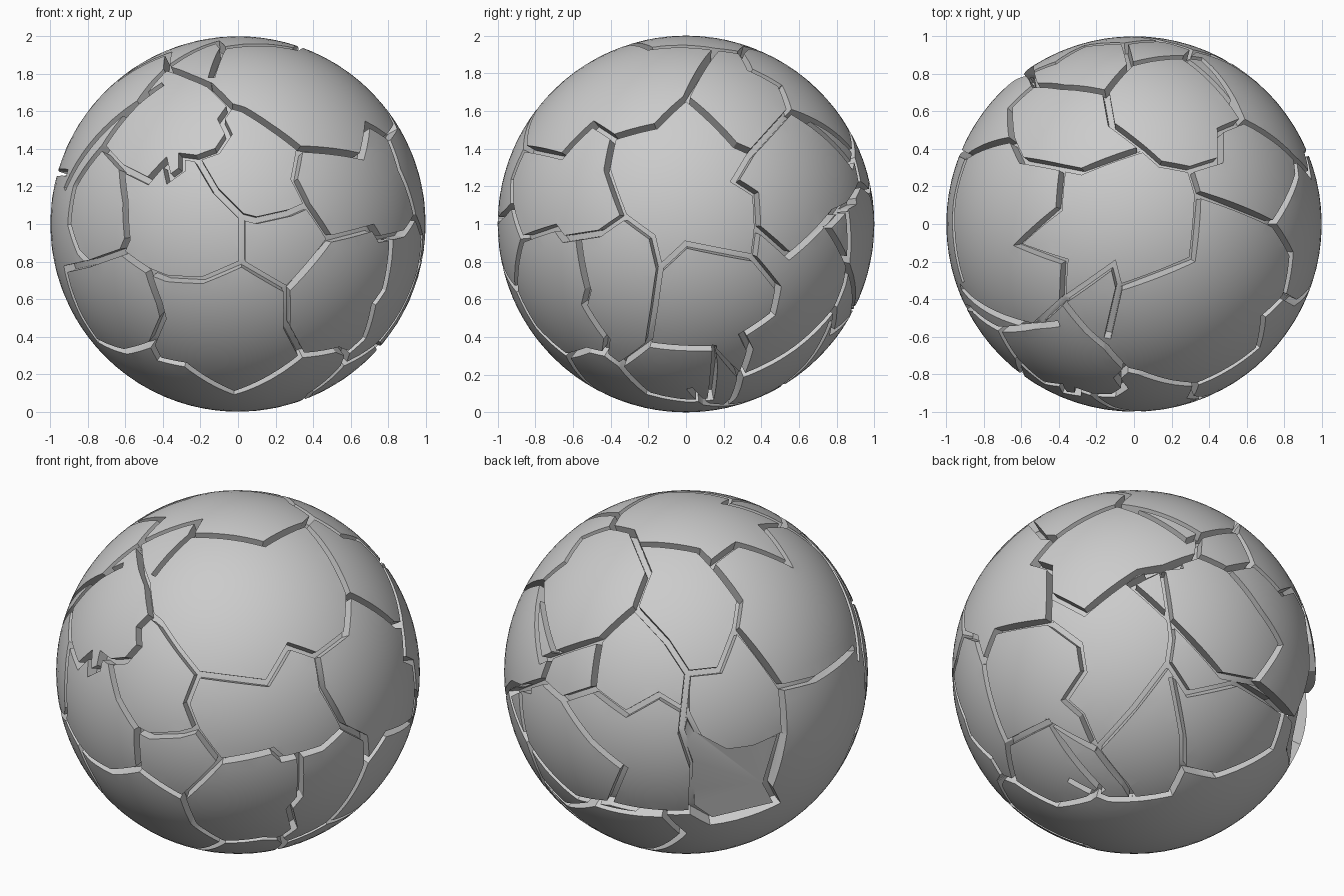
import bpy, bmesh
from math import sin, cos, radians
from mathutils import Vector

default = bpy.data.objects.get("Cube")
if default:
    bpy.data.objects.remove(default, do_unlink=True)

CENTRE = Vector((0, 0, 1))
OUTER, FLOOR = 1.06, 0.94          # radial extent of the crack cutters
WIDE, NARROW = 0.021, 0.015        # half widths at top and bottom of a crack


def facing(azimuth, elevation):
    """Right, up and outward axes of a drawing plane turned round the ball."""
    a, e = radians(azimuth), radians(elevation)
    right = Vector((cos(a), sin(a), 0))
    out = Vector((sin(a) * cos(e), -cos(a) * cos(e), sin(e)))
    return right, out.cross(right), out


FRONT, SIDE, TOP = facing(0, 0), facing(90, 0), facing(0, 90)
REAR, UNDER = facing(215, 25), facing(140, -30)

joints = []                        # crack points already placed, for joining up
cutter = bmesh.new()


def on_ball(plane, point):
    """Lift a drawn point (hundredths of the radius) onto the unit ball."""
    right, up, out = plane
    u, v = point[0] / 100, point[1] / 100
    depth = max(0.0, 1 - u * u - v * v) ** 0.5
    p = (right * u + up * v + out * depth).normalized()
    near = min(joints, key=lambda j: (j - p).length, default=None)
    if near is not None and (near - p).length < 0.065:
        return near
    joints.append(p)
    return p


def crack(plane, *points):
    """Sweep a tapered groove section along a jagged path on the ball."""
    path = []
    for point in points:
        p = on_ball(plane, point)
        if not path or (p - path[-1]).length > 0.001:
            path.append(p)
    if len(path) < 2:
        return
    rings = []
    last = len(path) - 1
    for i, p in enumerate(path):
        before = (p - path[i - 1]).normalized() if i else None
        after = (path[i + 1] - p).normalized() if i < last else None
        before, after = before or after, after or before
        along = (before + after).normalized()
        side = p.cross(along).normalized()
        mitre = min(1.7, 1 / max(0.3, along.dot(after)))
        if i == 0:
            p = p - along * 0.012
        elif i == last:
            p = p + along * 0.012
        section = ((WIDE, OUTER), (-WIDE, OUTER), (-NARROW, FLOOR), (NARROW, FLOOR))
        rings.append([cutter.verts.new(CENTRE + p * r + side * w * mitre)
                      for w, r in section])
    for a, b in zip(rings, rings[1:]):
        for k in range(4):
            n = (k + 1) % 4
            cutter.faces.new((a[k], a[n], b[n], b[k]))
    cutter.faces.new(rings[0][::-1])
    cutter.faces.new(rings[-1])


def missing_plate(plane, *points):
    """Cut a plate away down to a flat floor."""
    rim = [on_ball(plane, p) for p in points]
    normal = sum(rim, Vector()).normalized()
    top = [cutter.verts.new(CENTRE + p * OUTER) for p in rim]
    low = [cutter.verts.new(CENTRE + p * 0.9 / p.dot(normal)) for p in rim]
    cutter.faces.new(top)
    cutter.faces.new(low[::-1])
    for i in range(len(rim)):
        cutter.faces.new((top[i - 1], low[i - 1], low[i], top[i]))


# Cracks across the front
crack(FRONT, (-15, 74), (-4, 63), (3, 61), (17, 52), (33, 40), (66, 36), (69, 53), (80, 46))
crack(FRONT, (-4, 63), (-9, 56), (-5, 48), (-11, 39), (-22, 35), (-30, 36), (-30, 29),
      (-37, 24), (-39, 33), (-48, 23), (-62, 30), (-72, 41))
crack(FRONT, (-72, 41), (-87, 20), (-90, 0), (-85, -15), (-79, -21))
crack(FRONT, (-79, -21), (-62, -15), (-59, -8), (-60, 12), (-63, 25), (-72, 41))
crack(FRONT, (-22, 35), (-12, 18), (2, 4), (10, 2), (28, 6), (37, 10))
crack(FRONT, (33, 40), (30, 24), (37, 10), (49, -8))
crack(FRONT, (2, 4), (2, -21))
crack(FRONT, (-62, -15), (-48, -25), (-38, -29), (-19, -30), (2, -21), (26, -35),
      (49, -8), (72, -2))
crack(FRONT, (26, -35), (26, -55), (34, -70), (53, -67))
crack(FRONT, (-48, -25), (-42, -42), (-40, -50), (-46, -64), (-42, -72), (-28, -75),
      (-2, -90), (34, -70))
crack(FRONT, (-79, -21), (-92, -24), (-84, -48), (-75, -62), (-60, -68), (-46, -64))
crack(FRONT, (-41, 74), (-53, 65), (-72, 41))

# Cracks across the left side
crack(SIDE, (-38, 45), (-16, 52), (0, 67), (26, 42), (35, 38), (55, 60), (76, 50), (88, 39))
crack(SIDE, (-38, 45), (-42, 29), (-33, 4), (-46, -5), (-65, -8), (-69, -2))
crack(SIDE, (-33, 4), (-18, -7), (-14, -24), (-17, -45), (-20, -64))
crack(SIDE, (-14, -24), (0, -11), (36, -18), (49, -34), (46, -48), (30, -59), (34, -67), (29, -81))
crack(SIDE, (35, 38), (26, 23), (37, 16), (38, -2), (55, -17), (78, 6), (90, 12))
crack(SIDE, (38, -2), (36, -18))
crack(SIDE, (-57, -9), (-52, -35), (-54, -43), (-42, -61), (-43, -69))
crack(SIDE, (-52, -67), (-43, -69), (-35, -75), (-20, -64), (0, -66), (15, -66))
crack(SIDE, (-35, -75), (-20, -90), (2, -94), (13, -93), (15, -76), (15, -66), (29, -81))

# Cracks over the top
crack(TOP, (-89, 36), (-65, 45), (-60, 34), (-38, 30), (-28, 28), (5, 40), (14, 32), (30, 29))
crack(TOP, (-65, 45), (-66, 62), (-53, 74), (-55, 83))
crack(TOP, (-53, 74), (-38, 73), (-15, 70), (-2, 85), (-5, 96))
crack(TOP, (-15, 70), (-12, 53), (5, 40))
crack(TOP, (-2, 85), (36, 88), (44, 80), (55, 59), (46, 50), (46, 34), (30, 29))
crack(TOP, (46, 50), (58, 55))
crack(TOP, (30, 29), (34, 16), (72, 2))
crack(TOP, (34, 16), (31, -19), (-8, -34), (-11, -22), (-38, -41), (-25, -57), (-16, -64))
crack(TOP, (-8, -34), (-14, -60))
crack(TOP, (-38, 30), (-40, 8), (-62, -11), (-37, -20), (-38, -41), (-55, -52), (-92, -34))

# Cracks round the back
crack(REAR, (-75, 13), (-79, -5), (-68, -15), (-50, -9))
crack(REAR, (-79, -5), (-97, -12), (-85, -42), (-60, -69), (-42, -72), (3, -77))
crack(REAR, (-50, -9), (-33, -23), (-15, -13), (0, -22))
crack(REAR, (0, -10), (0, -22), (-2, -36), (4, -53), (3, -77))
crack(REAR, (53, -6), (71, -4), (92, 13))
crack(REAR, (53, -6), (54, -34), (46, -64), (50, -72), (14, -83), (3, -77))
crack(REAR, (0, -22), (7, -36), (22, -44), (37, -42), (54, -34))
crack(REAR, (-68, -15), (-52, -38), (-34, -53), (-44, -70))
missing_plate(REAR, (0, -22), (7, -36), (22, -44), (37, -42), (54, -34), (46, -64),
              (50, -72), (14, -83), (3, -77), (4, -53), (-2, -36))

# Cracks underneath
crack(UNDER, (16, 54), (21, 19), (19, 5), (30, -12), (57, -6))
crack(UNDER, (19, 5), (0, -20), (-16, -43))
crack(UNDER, (21, -4), (27, -36), (27, -53), (45, -57))
crack(UNDER, (57, -6), (82, -22), (76, -42), (45, -57), (27, -53), (20, -67), (0, -70),
      (-5, -62), (-16, -43))
crack(UNDER, (0, -70), (-14, -70), (-35, -60))


def mesh_object(name, bm):
    bmesh.ops.recalc_face_normals(bm, faces=bm.faces)
    mesh = bpy.data.meshes.new(name)
    bm.to_mesh(mesh)
    bm.free()
    ob = bpy.data.objects.new(name, mesh)
    bpy.context.scene.collection.objects.link(ob)
    return ob


# Solid ball, then the cracks carved out of it
ball = bmesh.new()
bmesh.ops.create_icosphere(ball, subdivisions=5, radius=1)
bmesh.ops.translate(ball, verts=ball.verts, vec=CENTRE)
shell = mesh_object("cracked_ball", ball)
grooves = mesh_object("crack_cutter", cutter)
grooves.hide_render = True

carve = shell.modifiers.new("carve", "BOOLEAN")
carve.operation, carve.solver = "DIFFERENCE", "EXACT"
carve.object, carve.use_self = grooves, True

stone = bpy.data.materials.new("grey_stone")
stone.use_nodes = True
grey = (0.6, 0.6, 0.6, 1)
stone.diffuse_color = grey
stone.node_tree.nodes["Principled BSDF"].inputs["Base Color"].default_value = grey
shell.data.materials.append(stone)

bpy.ops.object.select_all(action="DESELECT")
shell.select_set(True)
bpy.context.view_layer.objects.active = shell
bpy.ops.object.modifier_apply(modifier=carve.name)
bpy.data.objects.remove(grooves, do_unlink=True)
bpy.ops.object.shade_smooth_by_angle(angle=radians(30))
